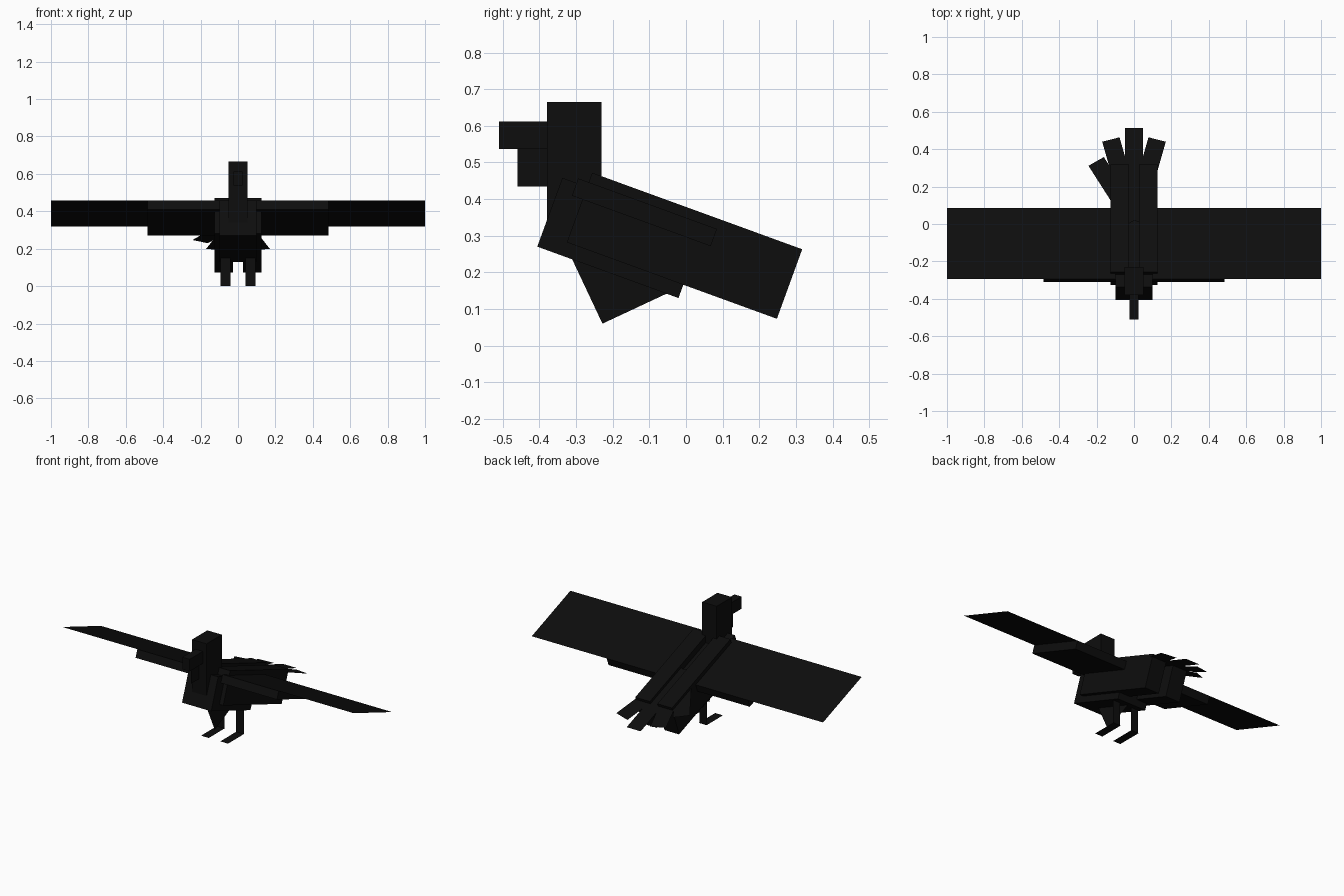
import bpy, math
from mathutils import Matrix, Vector

if "Cube" in bpy.data.objects:
    bpy.data.objects.remove(bpy.data.objects["Cube"])

black = bpy.data.materials.new("black_feathers")
black.diffuse_color = (0.004, 0.004, 0.004, 1)
black.use_nodes = True
black.node_tree.nodes["Principled BSDF"].inputs["Base Color"].default_value = black.diffuse_color
TILT = -20  # the body leans back, tail low


def finish(name, verts, faces, matrix):
    me = bpy.data.meshes.new(name)
    me.from_pydata([matrix @ Vector(v) for v in verts], [], faces)
    me.materials.append(black)
    ob = bpy.data.objects.new(name, me)
    bpy.context.collection.objects.link(ob)
    return ob


def place(centre, tilt, yaw=0):
    return (Matrix.Translation(centre)
            @ Matrix.Rotation(math.radians(tilt), 4, 'X')
            @ Matrix.Rotation(math.radians(yaw), 4, 'Z'))


def box(name, size, centre, tilt=0):
    x, y, z = (s / 2 for s in size)
    v = [(i, j, k) for i in (-x, x) for j in (-y, y) for k in (-z, z)]
    f = [(0, 1, 3, 2), (4, 6, 7, 5), (0, 4, 5, 1),
         (2, 3, 7, 6), (0, 2, 6, 4), (1, 5, 7, 3)]
    return finish(name, v, f, place(centre, tilt))


def sheet(name, x0, x1, y0, y1, origin, tilt=0, yaw=0):
    """Flat panel in its local xy plane."""
    v = [(x0, y0, 0), (x1, y0, 0), (x1, y1, 0), (x0, y1, 0)]
    return finish(name, v, [(0, 1, 2, 3)], place(origin, tilt, yaw))


def side_sheet(name, points):
    """Flat panel on the centre plane from (y, z) points."""
    return finish(name, [(0, y, z) for y, z in points],
                  [tuple(range(len(points)))], Matrix.Identity(4))


# Head, beak and wattle
box("head_and_neck", (0.10, 0.15, 0.375), (0, -0.305, 0.4775))
box("beak", (0.05, 0.13, 0.075), (0, -0.445, 0.5745))
side_sheet("wattle", [(-0.46, 0.435), (-0.38, 0.435), (-0.38, 0.54), (-0.46, 0.54)])

# Body and breast tuft
box("body", (0.20, 0.41, 0.20), (0, -0.179, 0.294), TILT)
side_sheet("breast_tuft", [(-0.228, 0.06), (-0.042, 0.147),
                           (-0.138, 0.351), (-0.324, 0.264)])

for side, s in (("left", -1), ("right", 1)):
    # Long back halves with a narrow groove between them
    box(side + "_back_half", (0.10, 0.61, 0.202), (s * 0.076, -0.004, 0.2725), TILT)
    # Wing: thick inner arm, flat outer feathers
    box(side + "_inner_wing", (0.385, 0.403, 0.05),
        (s * 0.2925, -0.1135, 0.364), TILT)
    sheet(side + "_outer_wing", -0.2575, 0.2575, -0.2015, 0.2015,
          (s * 0.7425, -0.105, 0.3875), TILT)
    # Leg and foot
    sheet(side + "_leg", -0.0265, 0.0265, 0, 0.17, (s * 0.066, -0.075, 0), 90)
    sheet(side + "_foot", -0.0265, 0.0265, -0.08, 0.08, (s * 0.066, -0.15, 0))

# Fanned tail feathers: yaw, length
for name, yaw, length in (("middle", 0, 0.527), ("right", -15, 0.478),
                          ("left", 15, 0.478), ("outer_left", 31, 0.393)):
    sheet(name + "_tail_feather", -0.048, 0.048, 0, length,
          (0, 0.018, 0.353), TILT, yaw)
